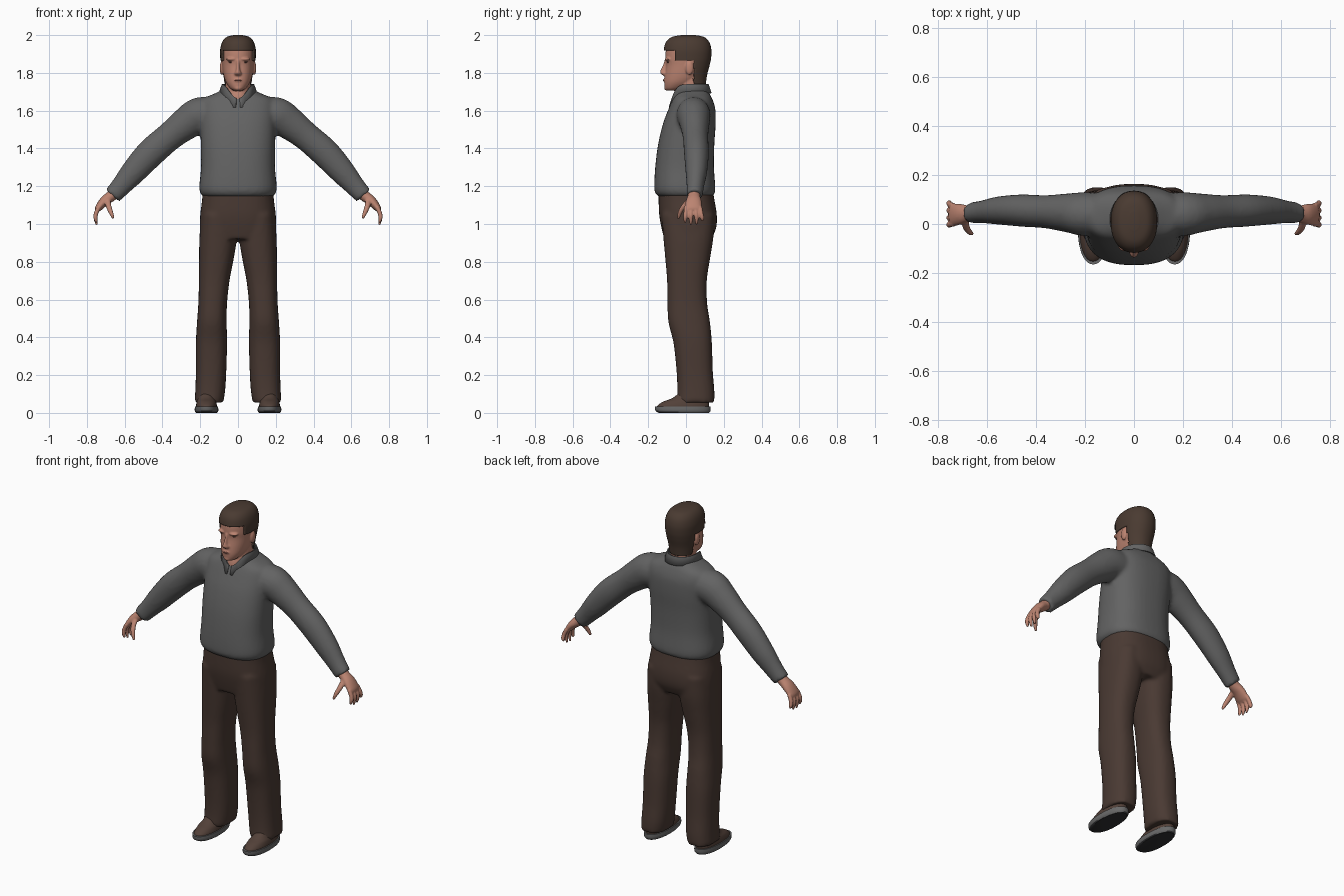
import bpy, bmesh, math
from mathutils import Vector

cube = bpy.data.objects.get("Cube")
if cube:
    bpy.data.objects.remove(cube, do_unlink=True)


def material(name, rgb):
    m = bpy.data.materials.new(name)
    m.use_nodes = True
    m.diffuse_color = (*rgb, 1)
    m.node_tree.nodes["Principled BSDF"].inputs["Base Color"].default_value = (*rgb, 1)
    return m


SKIN = material("skin", (0.50, 0.23, 0.165))
LIPS = material("lips", (0.33, 0.13, 0.10))
EYES = material("eye dark", (0.10, 0.05, 0.04))
HAIR = material("hair brown", (0.068, 0.043, 0.031))
WOOL = material("sweater grey", (0.125, 0.125, 0.125))
CLOTH = material("trouser brown", (0.068, 0.042, 0.033))
LEATHER = material("shoe brown", (0.085, 0.052, 0.04))
RUBBER = material("sole grey", (0.14, 0.14, 0.14))
TREAD = material("tread dark", (0.03, 0.03, 0.032))


def spline(rows, steps):
    """Smoothly interpolate rows of numbers."""
    out = []
    for i in range(len(rows) - 1):
        a, b, c, d = (rows[min(max(j, 0), len(rows) - 1)] for j in range(i - 1, i + 3))
        for s in range(steps):
            t = s / steps
            out.append([q + t / 2 * (r - p + t * (2*p - 5*q + 4*r - w + t * (3*(q - r) + w - p)))
                        for p, q, r, w in zip(a, b, c, d)])
    return out + [list(rows[-1])]


def skin_rings(bm, rings):
    vs = [[bm.verts.new(p) for p in ring] for ring in rings]
    n = len(vs[0])
    for a, b in zip(vs, vs[1:]):
        for i in range(n):
            bm.faces.new((a[i], a[(i + 1) % n], b[(i + 1) % n], b[i]))
    bm.faces.new(vs[0][::-1])
    bm.faces.new(vs[-1])


def oval(n, p):
    for i in range(n):
        a = 2 * math.pi * i / n
        c, s = math.cos(a), math.sin(a)
        yield math.copysign(abs(c) ** (2 / p), c), math.copysign(abs(s) ** (2 / p), s)


def stack(bm, rows, side=1, n=40, p=2.2, steps=5):
    """Horizontal rings, each given as x0, x1, y0, y1, z."""
    rings = []
    for x0, x1, y0, y1, z in spline(rows, steps):
        rings.append([(side * ((x0 + x1) / 2 + c * (x1 - x0) / 2),
                       (y0 + y1) / 2 + s * (y1 - y0) / 2, z) for c, s in oval(n, p)])
    skin_rings(bm, rings)


def even(rows):
    """Turn rows of half width, y0, y1, z into centred rings."""
    return [(-w, w, a, b, z) for w, a, b, z in rows]


def tube(bm, rows, side=1, n=20, steps=4):
    """Rings along a path, each given as x, y, z, half height, half depth."""
    pts = spline(rows, steps)
    rings = []
    for i, (x, y, z, h, d) in enumerate(pts):
        a, b = pts[max(i - 1, 0)], pts[min(i + 1, len(pts) - 1)]
        t = Vector((b[0] - a[0], 0, b[2] - a[2])).normalized()
        u = Vector((-t.z, 0, t.x))
        rings.append([(side * (x + u.x * c * h), y + s * d, z + u.z * c * h) for c, s in oval(n, 2)])
    skin_rings(bm, rings)


def ellipsoid(bm, centre, size):
    new = bmesh.ops.create_uvsphere(bm, u_segments=16, v_segments=10, radius=1)["verts"]
    for v in new:
        v.co = Vector(centre) + Vector(a * b for a, b in zip(v.co, size))


def finish(name, bm, mat, voxel=0, smooth=0):
    """Make the object, optionally fusing its pieces into one surface."""
    bmesh.ops.recalc_face_normals(bm, faces=bm.faces)
    for f in bm.faces:
        f.smooth = True
    me = bpy.data.meshes.new(name)
    bm.to_mesh(me)
    bm.free()
    ob = bpy.data.objects.new(name, me)
    bpy.context.collection.objects.link(ob)
    me.materials.append(mat)
    if voxel:
        r = ob.modifiers.new("fuse", "REMESH")
        r.mode, r.voxel_size, r.use_smooth_shade = "VOXEL", voxel, True
        s = ob.modifiers.new("soften", "SMOOTH")
        s.factor, s.iterations = 0.5, smooth
    else:
        bpy.ops.object.select_all(action="DESELECT")
        bpy.context.view_layer.objects.active = ob
        ob.select_set(True)
        bpy.ops.object.shade_smooth_by_angle(angle=math.radians(45))
    return ob


# Sweater: body and both sleeves
bm = bmesh.new()
stack(bm, even([(.185, -.145, .14, 1.145), (.2, -.163, .153, 1.165), (.205, -.168, .155, 1.2),
                (.196, -.163, .148, 1.3), (.197, -.148, .15, 1.42), (.2, -.122, .157, 1.53),
                (.2, -.092, .155, 1.61), (.185, -.07, .14, 1.66), (.125, -.055, .125, 1.69),
                (.085, -.04, .11, 1.71)]), p=2.5)
for side in (1, -1):
    tube(bm, [(.1, .04, 1.575, .09, .085), (.2, .04, 1.575, .097, .09), (.27, .045, 1.535, .088, .08),
              (.36, .05, 1.465, .076, .068), (.46, .055, 1.378, .077, .066), (.55, .055, 1.28, .068, .058),
              (.615, .05, 1.205, .055, .047), (.665, .045, 1.15, .048, .043)], side)
finish("sweater", bm, WOOL, .011, 4)

# Collar: folded band, open at the front with two points
bm = bmesh.new()
rows = []
for i in range(49):
    a = .1 + (2 * math.pi - .2) * i / 48
    front = max(0, math.cos(a))
    top = 1.738 - .075 * front ** 4
    point = .05 * math.exp(-((min(a, 2 * math.pi - a) - .5) / .22) ** 2)
    row = []
    for r, z in ((.0, top - .03), (.002, top), (.008, top + .002), (.024, top - .045 - point * .7)):
        row.append(bm.verts.new((math.sin(a) * (.078 + r), .022 - math.cos(a) * (.09 + r), z)))
    rows.append(row)
for a, b in zip(rows, rows[1:]):
    for j in range(3):
        bm.faces.new((a[j], b[j], b[j + 1], a[j + 1]))
finish("collar", bm, WOOL).modifiers.new("thickness", "SOLIDIFY").thickness = .006

# Trousers: hips and two legs
bm = bmesh.new()
stack(bm, even([(.188, -.145, .14, 1.19), (.19, -.145, .15, 1.13), (.2, -.142, .163, 1.05),
                (.203, -.13, .16, .98), (.2, -.115, .135, .92)]), p=2.5)
for side in (1, -1):
    stack(bm, [(.01, .195, -.13, .15, 1.05), (.006, .204, -.12, .145, .93), (.022, .206, -.11, .128, .82),
               (.045, .207, -.1, .11, .7), (.058, .21, -.098, .112, .58), (.06, .217, -.093, .127, .48),
               (.058, .223, -.066, .137, .37), (.062, .223, -.05, .142, .22), (.068, .226, -.046, .15, .12),
               (.078, .23, -.05, .15, .055)], side, p=2.4)
finish("trousers", bm, CLOTH, .011, 3)

# Shoes and soles
for side, label in ((1, "left"), (-1, "right")):
    bm = bmesh.new()
    stack(bm, [(.112, .222, -.152, .12, .025), (.112, .222, -.15, .122, .04), (.116, .218, -.12, .12, .06),
               (.122, .212, -.07, .115, .08), (.13, .205, -.02, .11, .12)], side)
    finish(label + "_shoe", bm, LEATHER)
    bm = bmesh.new()
    stack(bm, [(.112, .222, -.145, .122, 0), (.104, .229, -.162, .13, .012),
               (.106, .228, -.165, .131, .034)], side, steps=3)
    sole = finish(label + "_sole", bm, RUBBER)
    sole.data.materials.append(TREAD)
    for f in sole.data.polygons:
        f.material_index = int(f.normal.z < -.6)

# Hands: palm, four fingers and a thumb
for side, label in ((1, "left"), (-1, "right")):
    bm = bmesh.new()
    tube(bm, [(.645, .045, 1.17, .03, .033), (.675, .042, 1.145, .029, .033), (.708, .04, 1.12, .026, .042),
              (.738, .037, 1.085, .019, .046), (.745, .037, 1.07, .012, .042)], side)
    for y, tip, end in ((.074, .086, 1.018), (.05, .056, .998), (.025, .026, .995), (.001, -.004, 1.008)):
        tube(bm, [(.736, y, 1.09, .012, .012), (.752, (y + tip) / 2, 1.055, .012, .012),
                  (.754, tip, 1.03, .011, .011), (.748, tip, end, .006, .006)], side, 12)
    tube(bm, [(.69, .02, 1.13, .016, .018), (.685, -.012, 1.095, .015, .015), (.672, -.032, 1.06, .012, .012),
              (.66, -.04, 1.03, .007, .007)], side, 12)
    finish(label + "_hand", bm, SKIN, .0045, 3)

# Head: skull, neck, nose, brow, lips and ears
bm = bmesh.new()
stack(bm, even([(.024, -.102, -.05, 1.707), (.043, -.112, .0, 1.72), (.064, -.115, .055, 1.75),
                (.077, -.112, .1, 1.79), (.084, -.106, .118, 1.84), (.087, -.109, .125, 1.88),
                (.085, -.104, .122, 1.93), (.07, -.08, .1, 1.965), (.04, -.04, .06, 1.985)]))
stack(bm, even([(.05, -.072, .08, 1.63), (.062, -.066, .09, 1.68), (.066, -.048, .1, 1.73),
                (.066, -.03, .1, 1.79)]))
stack(bm, even([(.018, -.115, -.07, 1.783), (.021, -.136, -.07, 1.797), (.012, -.135, -.07, 1.815),
                (.009, -.121, -.07, 1.845), (.012, -.113, -.07, 1.87)]), n=16)
ellipsoid(bm, (0, -.102, 1.761), (.027, .02, .012))
ellipsoid(bm, (0, -.1, 1.72), (.022, .016, .014))
for side in (1, -1):
    ellipsoid(bm, (side * .034, -.093, 1.873), (.03, .02, .009))
    ellipsoid(bm, (side * .086, .018, 1.825), (.011, .022, .036))
finish("head", bm, SKIN, .0045, 3)

# Eyes and mouth: thin plates on the face
for side, label in ((1, "left"), (-1, "right")):
    bm = bmesh.new()
    ellipsoid(bm, (side * .035, -.0955, 1.857), (.016, .0045, .0045))
    finish(label + "_eye", bm, EYES)
bm = bmesh.new()
ellipsoid(bm, (0, -.118, 1.761), (.02, .0045, .004))
finish("mouth", bm, LIPS)

# Hair: shell over the skull, trimmed to the hairline
bm = bmesh.new()
stack(bm, even([(.07, -.06, .104, 1.735), (.083, -.11, .112, 1.79), (.09, -.113, .125, 1.84),
                (.094, -.117, .133, 1.88), (.094, -.117, .134, 1.925), (.083, -.105, .122, 1.965),
                (.06, -.075, .095, 1.99), (.022, -.025, .05, 2.0)]), n=72, steps=8)


def bare(c):
    if c.y < -.06:
        return c.z < 1.918
    return c.z < (1.865 if c.y < .042 else 1.74)


bmesh.ops.delete(bm, geom=[f for f in bm.faces if bare(f.calc_center_median())], context="FACES")
shell = finish("hair", bm, HAIR).modifiers.new("thickness", "SOLIDIFY")
shell.thickness, shell.offset = .012, -1
